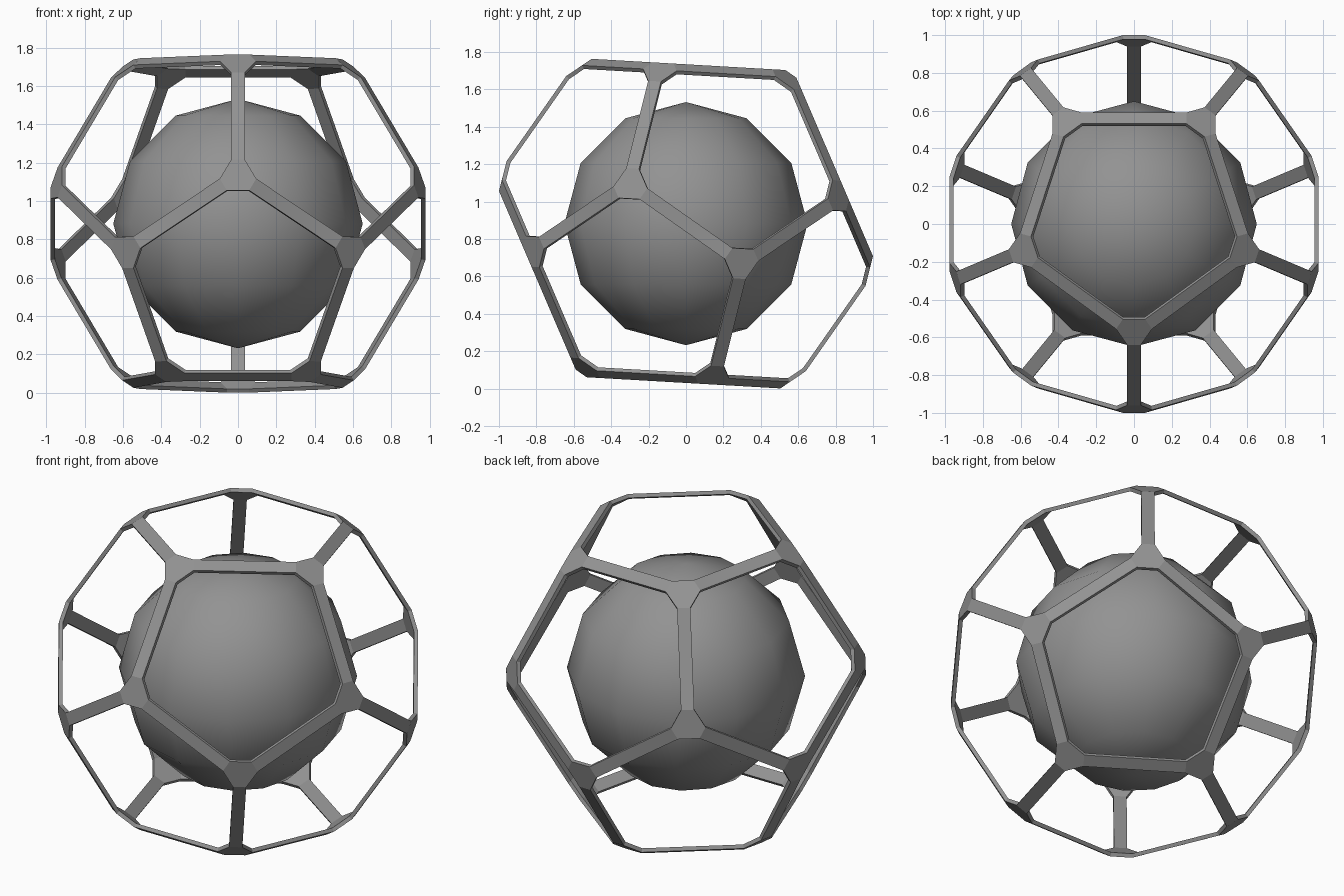
import bpy, bmesh, math
from mathutils import Vector, Matrix
from itertools import combinations

if "Cube" in bpy.data.objects:
    bpy.data.objects.remove(bpy.data.objects["Cube"], do_unlink=True)

RADIUS = 1.046       # cage corner radius
SETBACK = 0.095      # distance from a corner to the start of a strut
HALF_WIDTH = 0.036   # half the strut width
THICKNESS = 0.022
CENTRE = Vector((0, 0, 0.882))

grey = bpy.data.materials.new("mid_grey")
grey.use_nodes = True
colour = (0.29, 0.29, 0.29, 1)
grey.diffuse_color = colour
grey.node_tree.nodes["Principled BSDF"].inputs["Base Color"].default_value = colour


def add_object(name, bm):
    mesh = bpy.data.meshes.new(name)
    bm.to_mesh(mesh)
    bm.free()
    mesh.materials.append(grey)
    obj = bpy.data.objects.new(name, mesh)
    obj.location = CENTRE
    bpy.context.collection.objects.link(obj)
    return obj


def ring(radius, height):
    angles = [math.radians(72 * k - 90) for k in range(5)]
    return [Vector((radius * math.cos(a), radius * math.sin(a), height)) for a in angles]


def outward_face(bm, verts):
    face = bm.faces.new(verts)
    face.normal_update()
    if face.normal.dot(face.calc_center_median()) < 0:
        face.normal_flip()


# Dodecahedron corners: two upper rings and their opposites, tipped slightly back
upper = ring(0.607, 0.795) + ring(0.982, 0.188)
tilt = Matrix.Rotation(math.radians(-3.3), 3, "X")
corners = [tilt @ (p * s * RADIUS) for s in (1, -1) for p in upper]
edges = [(a, b) for a, b in combinations(range(len(corners)), 2)
         if (corners[a] - corners[b]).length < 0.8 * RADIUS]

# Cage struts: one flat quad along every edge
bm = bmesh.new()
node_verts = {i: [] for i in range(len(corners))}
for a, b in edges:
    pa, pb = corners[a], corners[b]
    along = (pb - pa).normalized()
    side = along.cross((pa + pb).normalized()) * HALF_WIDTH
    start = [bm.verts.new(pa + along * SETBACK + side * s) for s in (1, -1)]
    end = [bm.verts.new(pb - along * SETBACK + side * s) for s in (-1, 1)]
    outward_face(bm, start + end)
    node_verts[a] += start
    node_verts[b] += end

# Cage corner plates: a hexagon joining the three struts at each corner
for i, verts in node_verts.items():
    axis = corners[i].normalized()
    u = axis.orthogonal().normalized()
    v = axis.cross(u)
    verts.sort(key=lambda q: math.atan2((q.co - corners[i]).dot(v), (q.co - corners[i]).dot(u)))
    outward_face(bm, verts)

cage = add_object("cage_frame", bm)
shell = cage.modifiers.new("thickness", "SOLIDIFY")
shell.thickness = THICKNESS
shell.offset = -1
shell.use_even_offset = True

# Smooth inner ball
bm = bmesh.new()
bmesh.ops.create_uvsphere(bm, u_segments=12, v_segments=6, radius=0.65)
for face in bm.faces:
    face.smooth = True
add_object("inner_ball", bm)
